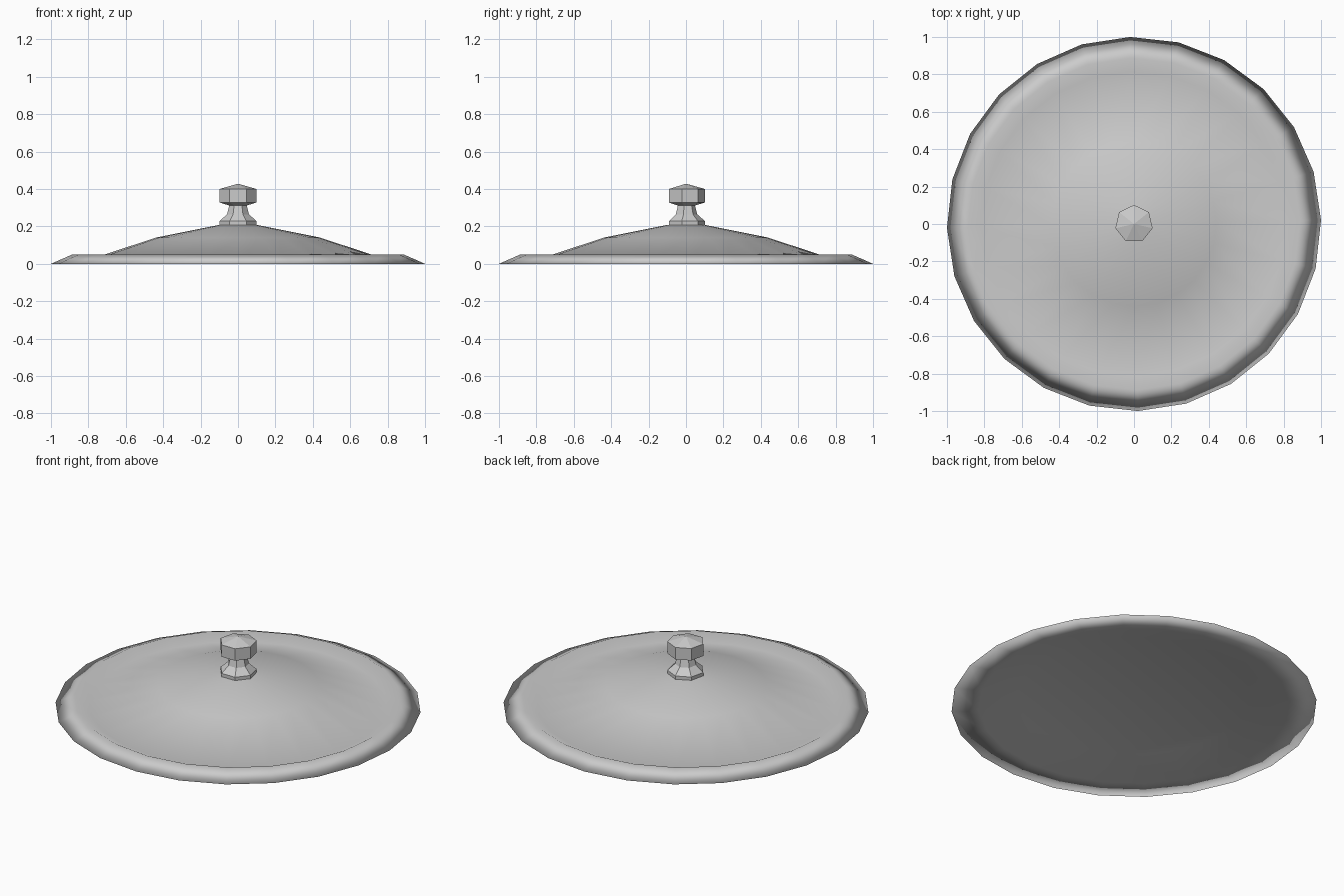
import bpy, bmesh
from math import cos, sin, radians, tau

cube = bpy.data.objects.get("Cube")
if cube:
    bpy.data.objects.remove(cube)


def flat_material(name, value):
    mat = bpy.data.materials.new(name)
    mat.use_nodes = True
    colour = (value, value, value, 1)
    mat.diffuse_color = colour
    mat.node_tree.nodes["Principled BSDF"].inputs["Base Color"].default_value = colour
    return mat


def lathe(name, profile, sides, start, smooth, mat):
    """Spin an open (radius, height) profile and close both ends with one face."""
    bm = bmesh.new()
    rings = []
    for r, z in profile:
        rings.append([bm.verts.new((r * cos(start + tau * i / sides),
                                    r * sin(start + tau * i / sides), z))
                      for i in range(sides)])
    for low, high in zip(rings, rings[1:]):
        for i in range(sides):
            j = (i + 1) % sides
            bm.faces.new((low[i], low[j], high[j], high[i]))
    bm.faces.new(rings[0][::-1])
    bm.faces.new(rings[-1])
    bmesh.ops.recalc_face_normals(bm, faces=bm.faces)
    mesh = bpy.data.meshes.new(name)
    bm.to_mesh(mesh)
    bm.free()
    mesh.materials.append(mat)
    mesh.shade_smooth() if smooth else mesh.shade_flat()
    obj = bpy.data.objects.new(name, mesh)
    bpy.context.collection.objects.link(obj)
    return obj


grey = flat_material("light grey", 0.6)

# Lid: recessed flat underside, foot ring, sloped rim, gutter, two-step dome
lathe("lid", [(0.64, 0.065), (0.85, 0), (1.0, 0), (0.887, 0.05),
              (0.815, 0.016), (0.44, 0.14), (0.1, 0.208)],
      sides=24, start=radians(1.2), smooth=True, mat=grey)

# Knob: foot, flared neck and faceted cap with a low point
lathe("knob", [(0.102, 0.204), (0.102, 0.228), (0.06, 0.265), (0.048, 0.312),
               (0.102, 0.328), (0.102, 0.4), (0.002, 0.428)],
      sides=7, start=radians(90), smooth=False, mat=grey)
